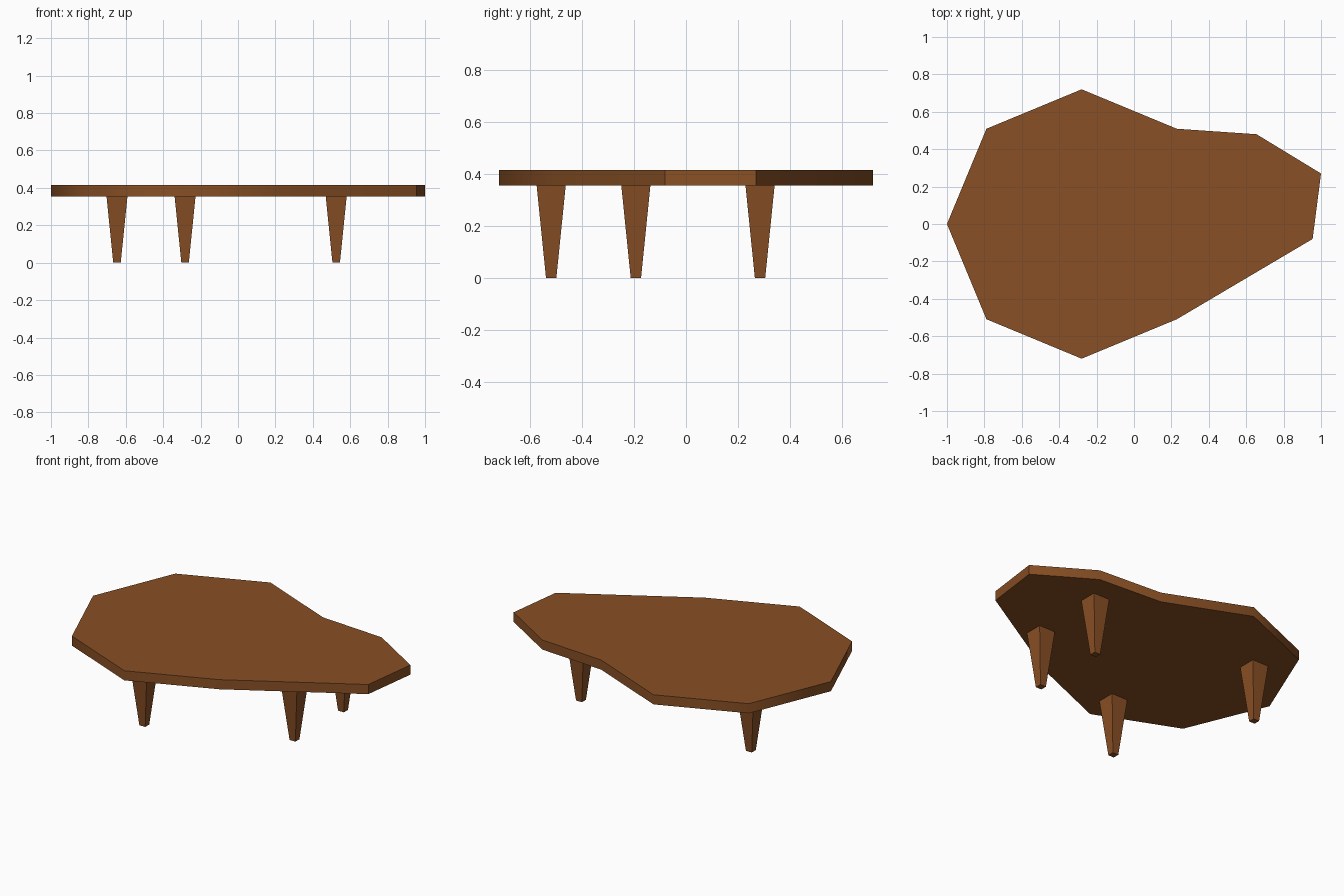
import bpy, bmesh, math

if "Cube" in bpy.data.objects:
    bpy.data.objects.remove(bpy.data.objects["Cube"])

TOP_Z, UNDER_Z = 0.415, 0.355

wood = bpy.data.materials.new("brown wood")
wood.diffuse_color = (0.25, 0.08, 0.018, 1)
wood.use_nodes = True
wood.node_tree.nodes["Principled BSDF"].inputs["Base Color"].default_value = wood.diffuse_color


def finish(name, bm, angle):
    bmesh.ops.recalc_face_normals(bm, faces=bm.faces)
    mesh = bpy.data.meshes.new(name)
    bm.to_mesh(mesh)
    bm.free()
    mesh.materials.append(wood)
    ob = bpy.data.objects.new(name, mesh)
    bpy.context.collection.objects.link(ob)
    bpy.ops.object.select_all(action='DESELECT')
    ob.select_set(True)
    bpy.context.view_layer.objects.active = ob
    bpy.ops.object.shade_smooth_by_angle(angle=math.radians(angle))
    return ob


# Tabletop: seven corners of an octagon, stretched out to a narrow right end
R, CX = 0.72, -0.28
outline = [(CX + R * math.cos(math.radians(a)), R * math.sin(math.radians(a)))
           for a in range(45, 316, 45)]
outline += [(0.955, -0.08), (1.0, 0.27), (0.655, 0.48)]
bm = bmesh.new()
face = bm.faces.new([bm.verts.new((x, y, UNDER_Z)) for x, y in outline])
ext = bmesh.ops.extrude_face_region(bm, geom=[face], use_keep_orig=True)
bmesh.ops.translate(bm, vec=(0, 0, TOP_Z - UNDER_Z),
                    verts=[v for v in ext["geom"] if isinstance(v, bmesh.types.BMVert)])
finish("tabletop", bm, 50)

# Legs: square posts tapering to the floor
legs = {"front_left_leg": (-0.283, -0.519), "back_left_leg": (-0.647, 0.285),
        "front_right_leg": (0.525, -0.193), "back_right_leg": (0.525, 0.285)}
for name, (x, y) in legs.items():
    bm = bmesh.new()
    bmesh.ops.create_cone(bm, cap_ends=True, segments=4, radius1=0.02 * math.sqrt(2),
                          radius2=0.056 * math.sqrt(2), depth=UNDER_Z)
    c, s = math.cos(math.pi / 4), math.sin(math.pi / 4)
    for v in bm.verts:
        px, py = v.co.x, v.co.y
        if min(abs(px), abs(py)) < 0.001:  # turn a diamond section square to the axes
            px, py = px * c - py * s, px * s + py * c
        v.co = (px + x, py + y, v.co.z + UNDER_Z / 2)
    finish(name, bm, 30)
